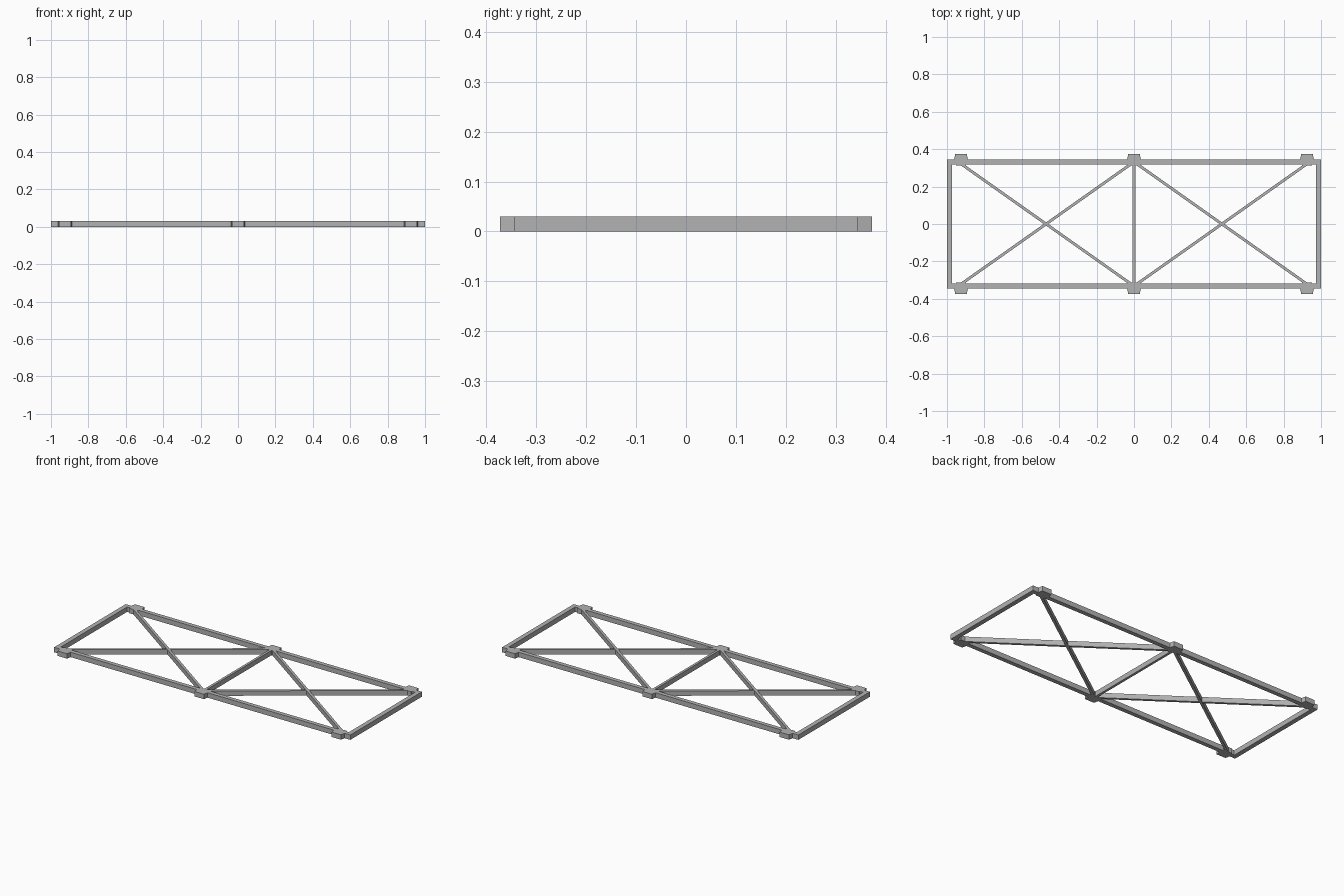
import bpy, bmesh, math
from mathutils import Vector

cube = bpy.data.objects.get("Cube")
if cube:
    bpy.data.objects.remove(cube, do_unlink=True)

HEIGHT = 0.03
RAIL_Y = 0.332     # centre line of the long rails
RAIL_W = 0.026
LUG_X = 0.925

steel = bpy.data.materials.new("grey steel")
grey = (0.45, 0.45, 0.45, 1)
steel.diffuse_color = grey
steel.use_nodes = True
steel.node_tree.nodes["Principled BSDF"].inputs["Base Color"].default_value = grey


def prism(name, outline):
    """Extrude a flat outline to the full frame height."""
    bm = bmesh.new()
    face = bm.faces.new([bm.verts.new((x, y, 0)) for x, y in outline])
    top = bmesh.ops.extrude_face_region(bm, geom=[face])["geom"]
    moved = [g for g in top if isinstance(g, bmesh.types.BMVert)]
    bmesh.ops.translate(bm, verts=moved, vec=(0, 0, HEIGHT))
    bmesh.ops.recalc_face_normals(bm, faces=bm.faces)
    mesh = bpy.data.meshes.new(name)
    bm.to_mesh(mesh)
    bm.free()
    mesh.materials.append(steel)
    obj = bpy.data.objects.new(name, mesh)
    bpy.context.collection.objects.link(obj)
    return obj


def bar(name, start, end, width):
    """Straight bar between two plan points."""
    a, b = Vector(start), Vector(end)
    d = (b - a).normalized()
    side = Vector((-d.y, d.x)) * width / 2
    return prism(name, [a - side, b - side, b + side, a + side])


# Long rails and their connecting lugs
for s, where in ((-1, "front"), (1, "back")):
    y = s * RAIL_Y
    bar(where + "_rail", (-0.972, y), (0.972, y), RAIL_W)
    for x, place in ((-LUG_X, "right"), (0, "middle"), (LUG_X, "left")):
        half = [(0.025, 0.312), (0.037, 0.345), (0.031, 0.373)]
        outline = [(x + w, s * v) for w, v in half]
        outline += [(x - w, s * v) for w, v in reversed(half)]
        prism(f"{where}_{place}_lug", outline)

# End beams and braces, repeated on both halves
for s, where in ((-1, "right"), (1, "left")):
    bar(where + "_end_beam", (s * 0.986, -0.345), (s * 0.986, 0.345), 0.028)
    for t, kind in ((-1, "front"), (1, "back")):
        bar(f"{where}_{kind}_diagonal", (s * 0.93, t * 0.325),
            (s * 0.01, -t * 0.325), 0.015)

# Central cross bar
bar("middle_cross_bar", (0, -RAIL_Y), (0, RAIL_Y), 0.015)
